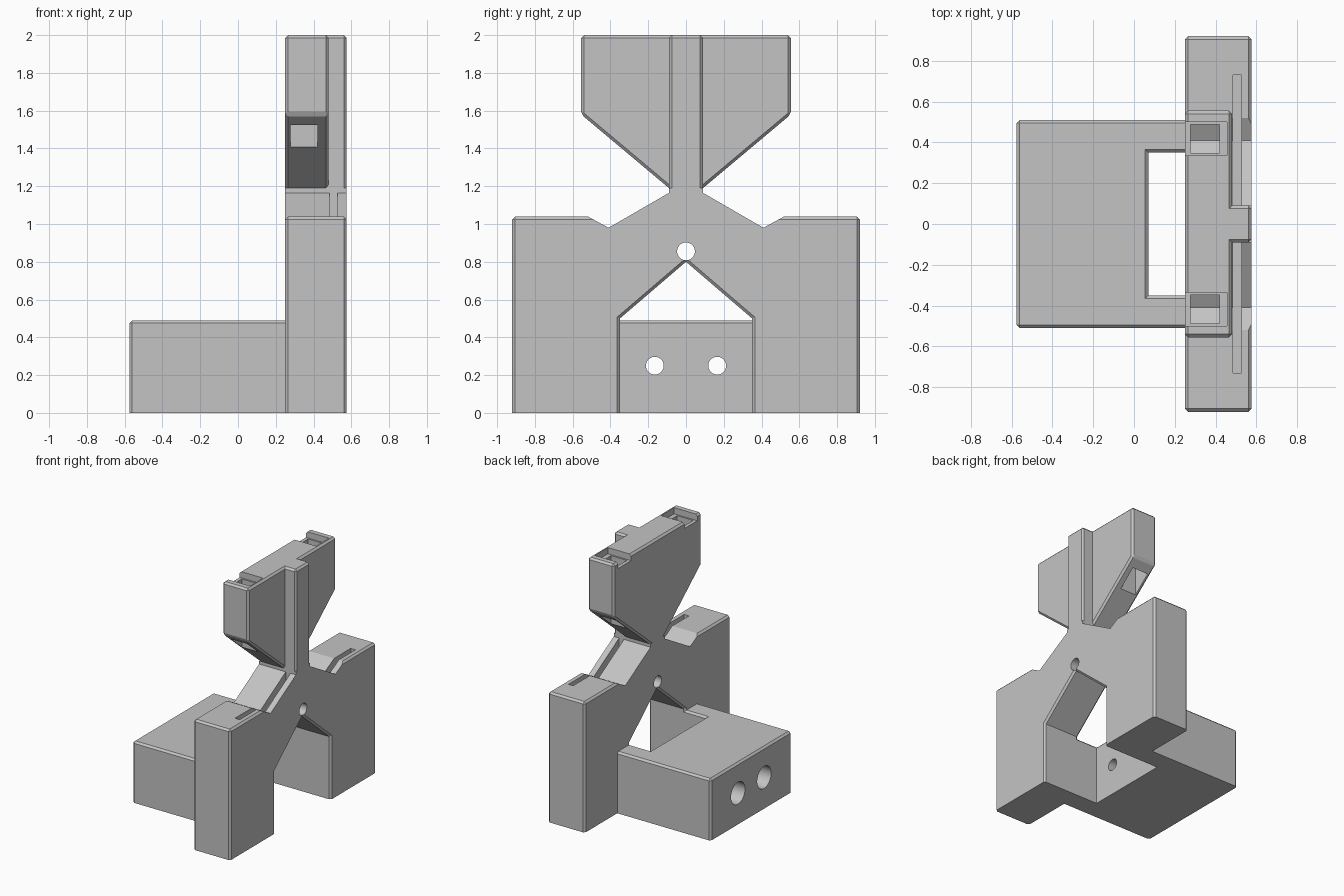
import bpy, bmesh, math
from mathutils import Vector, Matrix

cube = bpy.data.objects.get("Cube")
if cube:
    bpy.data.objects.remove(cube, do_unlink=True)

grey = bpy.data.materials.new("plain_grey")
grey.use_nodes = True
colour = (0.55, 0.55, 0.55, 1)
grey.diffuse_color = colour
grey.node_tree.nodes["Principled BSDF"].inputs["Base Color"].default_value = colour

BACK, FACE, BLADE = 0.25, 0.575, 0.48   # x of the main planes
TOP, CHAMFER = 2.0, 0.015


def finish(name, bm):
    bmesh.ops.recalc_face_normals(bm, faces=bm.faces)
    mesh = bpy.data.meshes.new(name)
    bm.to_mesh(mesh)
    bm.free()
    mesh.materials.append(grey)
    obj = bpy.data.objects.new(name, mesh)
    bpy.context.collection.objects.link(obj)
    return obj


def prism(name, outline, start, end, axis, chamfered=None):
    """Extrude an outline along x or z and chamfer the edges picked by a rule."""
    bm = bmesh.new()
    place = (lambda p, d: (d, p[0], p[1])) if axis == "x" else (lambda p, d: (p[0], p[1], d))
    face = bm.faces.new([bm.verts.new(place(p, start)) for p in outline])
    moved = bmesh.ops.extrude_face_region(bm, geom=[face])["geom"]
    shift = Vector(place((0, 0), end - start))
    bmesh.ops.translate(bm, vec=shift, verts=[g for g in moved if isinstance(g, bmesh.types.BMVert)])
    bmesh.ops.recalc_face_normals(bm, faces=bm.faces)
    if chamfered:
        edges = [e for e in bm.edges if chamfered(e.verts[0].co, e.verts[1].co)]
        bmesh.ops.bevel(bm, geom=edges, offset=CHAMFER, segments=1, affect="EDGES", profile=0.5)
    return finish(name, bm)


def box(x, y, z):
    return prism("cutter", [(x[0], y[0]), (x[1], y[0]), (x[1], y[1]), (x[0], y[1])], z[0], z[1], "z")


def rod(x0, x1, y, z, radius):
    bm = bmesh.new()
    matrix = Matrix.Translation(((x0 + x1) / 2, y, z)) @ Matrix.Rotation(math.pi / 2, 4, "Y")
    bmesh.ops.create_cone(bm, cap_ends=True, segments=48, radius1=radius, radius2=radius,
                          depth=x1 - x0, matrix=matrix)
    return finish("cutter", bm)


def combine(obj, other, operation="DIFFERENCE"):
    mod = obj.modifiers.new("cut", "BOOLEAN")
    mod.operation, mod.object, mod.solver = operation, other, "EXACT"
    bpy.context.view_layer.objects.active = obj
    bpy.ops.object.modifier_apply(modifier=mod.name)
    bpy.data.objects.remove(other, do_unlink=True)


def mirrored(half):
    return half + [(-y, z) for y, z in reversed(half)]


def near(a, b):
    return abs(a - b) < 1e-4


# Upright frame with a gabled window and notched shoulders
def frame_edges(a, b):
    mid = (a + b) / 2
    outer = near(abs(mid.y), 0.92)
    shoulder = near(mid.z, 1.04)
    window = abs(mid.y) < 0.36 and 0.1 < mid.z < 0.7
    inner_end = not near(a.x, b.x) and not outer
    return (outer or shoulder or window) and not near(mid.z, 0) and not inner_end


half = [(0.35, 0), (0.92, 0), (0.92, 1.04), (0.52, 1.04), (0.41, 0.98), (0.09, 1.165), (0.09, 1.19)]
frame = prism("upright_frame", [(0, 0.8), (0.35, 0.5)] + mirrored(half) + [(-0.35, 0.5)],
              BACK, FACE, "x", frame_edges)
combine(frame, rod(0.1, 0.7, 0, 0.855, 0.047))
for side in (-1, 1):
    ys = sorted((side * 0.09, side * 0.73))
    combine(frame, box((0.485, 0.527), ys, (0.95, 1.3)))

# U-shaped foot with two counterbored mounting holes
half = [(0.266, 0.35), (0.266, 0.51), (-0.575, 0.51)]
foot_outline = [(0.07, 0.35)] + half + [(x, -y) for x, y in reversed(half)] + [(0.07, -0.35)]


def foot_edges(a, b):
    joint = near(a.x, 0.266) and near(b.x, 0.266)
    top = near(a.z, 0.49) and near(b.z, 0.49) and not joint
    corner = near(a.x, -0.575) and near(b.x, -0.575) and near(a.y, b.y)
    return top or corner


foot = prism("foot", foot_outline, 0, 0.49, "z", foot_edges)
for y in (-0.165, 0.165):
    combine(foot, rod(-0.7, 0.2, y, 0.25, 0.047))
    combine(foot, rod(-0.7, -0.25, y, 0.25, 0.088))

# Winged head with a central rib
head = prism("winged_head", mirrored([(0.09, 1.19), (0.555, 1.58), (0.555, TOP)]), BACK, BLADE, "x",
             lambda a, b: (a + b).z / 2 > 1.2)
rib = prism("rib", [(0.3, -0.09), (FACE, -0.09), (FACE, 0.09), (0.3, 0.09)], 1.165, TOP, "z",
            lambda a, b: (near(a.x, FACE) and near(b.x, FACE) and (a + b).z > 2.4)
            or (near(a.z, TOP) and near(b.z, TOP) and not (near(a.x, 0.3) and near(b.x, 0.3))))
combine(head, rib, "UNION")

# Shallow top notches and vertical slots through both wings
for side in (-1, 1):
    combine(head, box((0.2, 0.455), sorted((side * 0.335, side * 0.5)), (1.95, 2.1)))
    combine(head, box((0.278, 0.42), sorted((side * 0.348, side * 0.488)), (1.2, 2.1)))

for obj in (frame, foot, head):
    bpy.ops.object.select_all(action="DESELECT")
    obj.select_set(True)
    bpy.context.view_layer.objects.active = obj
    bpy.ops.object.shade_smooth_by_angle(angle=math.radians(20))
